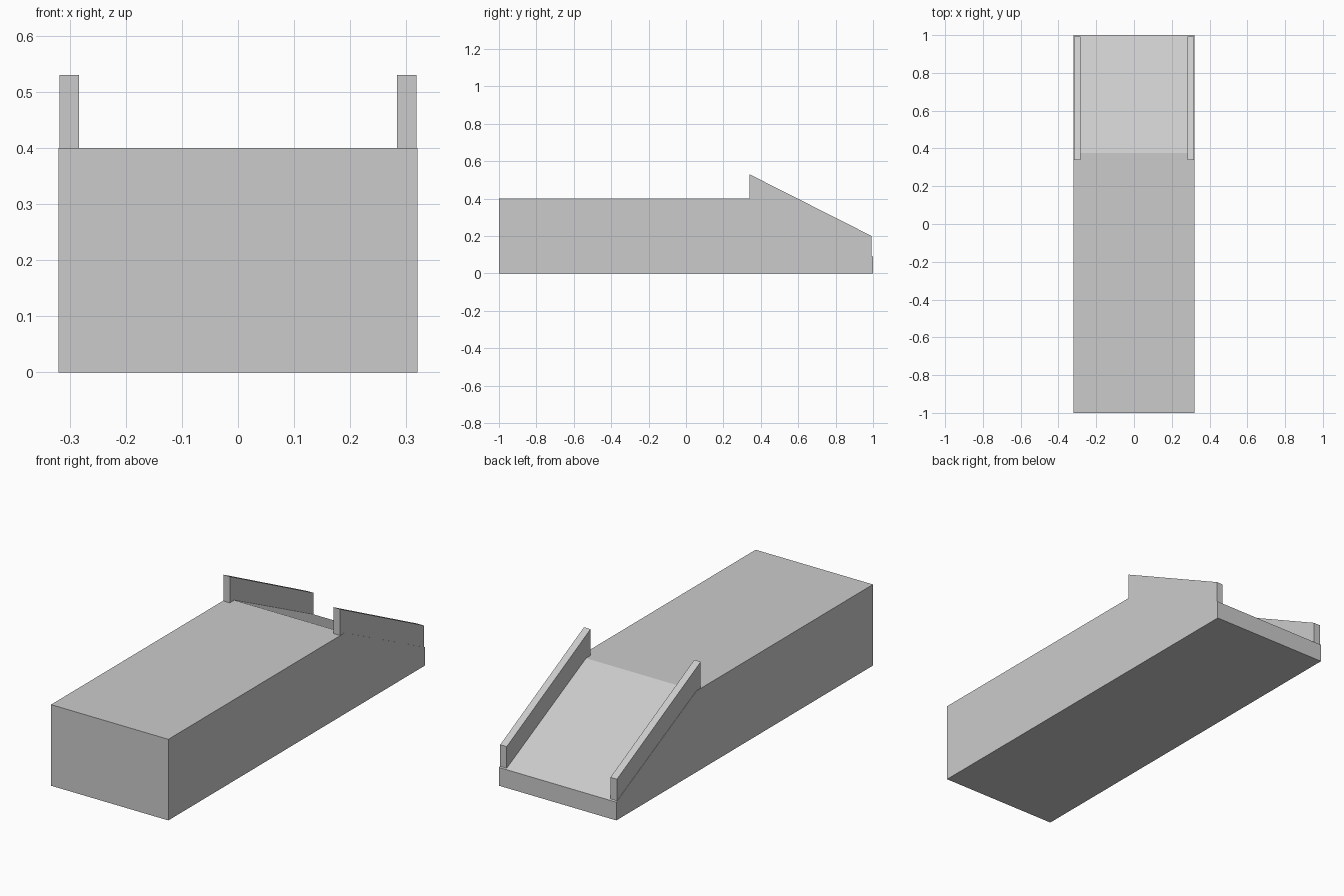
import bpy
import bmesh

cube = bpy.data.objects.get("Cube")
if cube:
    bpy.data.objects.remove(cube, do_unlink=True)

grey = bpy.data.materials.new("light_grey")
grey.use_nodes = True
colour = (0.6, 0.6, 0.6, 1)
grey.diffuse_color = colour
grey.node_tree.nodes["Principled BSDF"].inputs["Base Color"].default_value = colour


def extrude_profile(name, profile, x_min, x_max):
    """Extrude a side profile of (y, z) points along x."""
    bm = bmesh.new()
    side = bm.faces.new([bm.verts.new((x_min, y, z)) for y, z in profile])
    result = bmesh.ops.extrude_face_region(bm, geom=[side])
    moved = [v for v in result["geom"] if isinstance(v, bmesh.types.BMVert)]
    bmesh.ops.translate(bm, verts=moved, vec=(x_max - x_min, 0, 0))
    bmesh.ops.recalc_face_normals(bm, faces=bm.faces)
    mesh = bpy.data.meshes.new(name)
    bm.to_mesh(mesh)
    bm.free()
    mesh.materials.append(grey)
    obj = bpy.data.objects.new(name, mesh)
    bpy.context.collection.objects.link(obj)
    return obj


# Solid platform with a ramp down to the back
platform = [(-1, 0), (1, 0), (1, 0.09), (0.375, 0.4), (-1, 0.4)]
extrude_profile("platform_with_ramp", platform, -0.32, 0.32)

# Sloping side walls, sunk slightly into the ramp
wall = [(0.34, 0.39), (0.34, 0.53), (0.993, 0.2), (0.993, 0.08), (0.375, 0.39)]
for name, side in (("left_ramp_wall", 1), ("right_ramp_wall", -1)):
    inner, outer = side * 0.283, side * 0.3185
    extrude_profile(name, wall, min(inner, outer), max(inner, outer))
